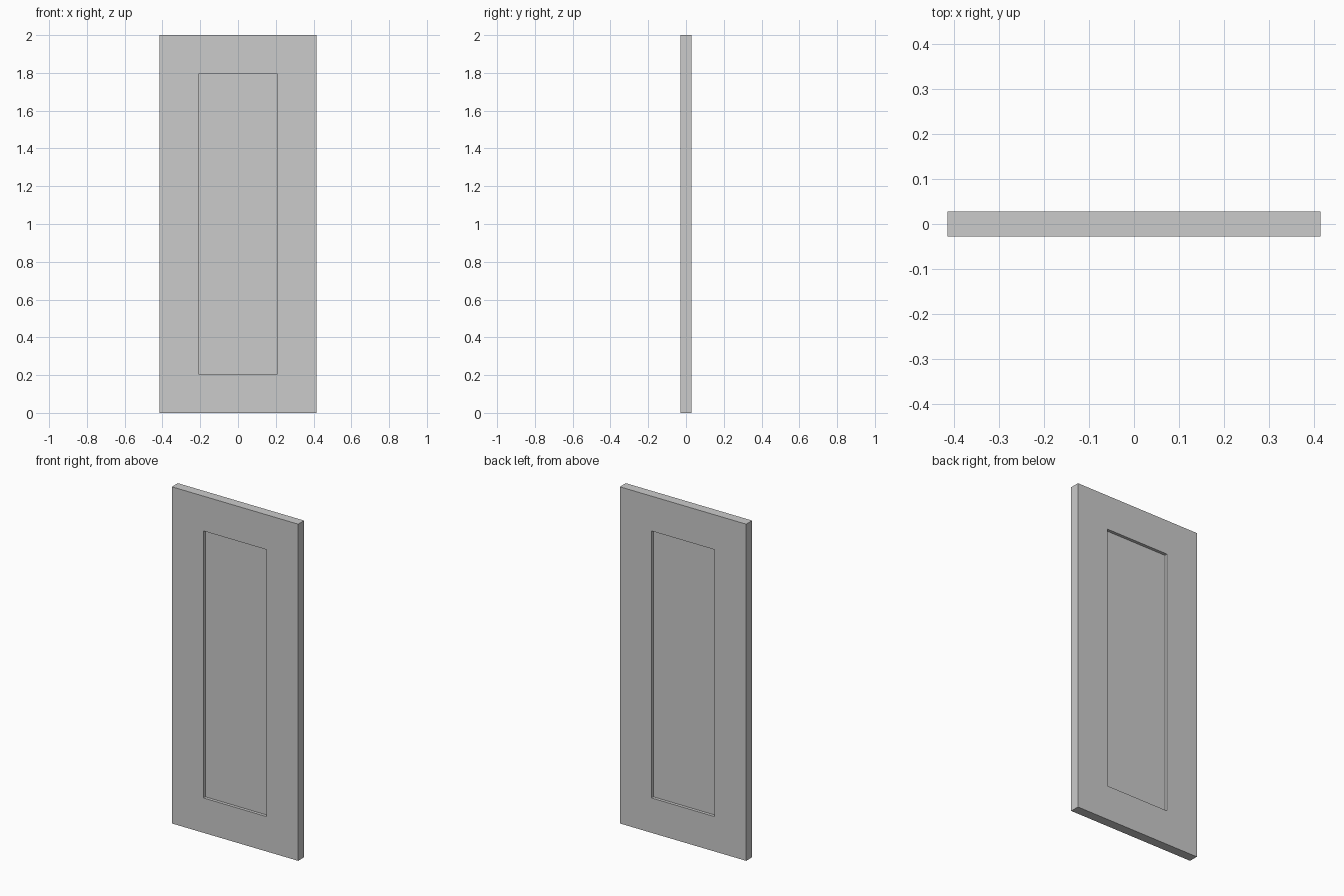
import bpy
import bmesh
from mathutils import Vector

WIDTH, THICKNESS, HEIGHT = 0.83, 0.056, 2.0
FRAME = 0.207      # width of stiles and rails
RECESS = 0.018     # depth of the sunken panel on each side

cube = bpy.data.objects.get("Cube")
if cube:
    bpy.data.objects.remove(cube, do_unlink=True)

# Plain grey finish
grey = bpy.data.materials.new("door_grey")
grey.use_nodes = True
colour = (0.6, 0.6, 0.6, 1)
grey.diffuse_color = colour
grey.node_tree.nodes["Principled BSDF"].inputs["Base Color"].default_value = colour

# Door slab
bm = bmesh.new()
bmesh.ops.create_cube(bm, size=1)
bmesh.ops.scale(bm, verts=bm.verts, vec=(WIDTH, THICKNESS, HEIGHT))
bmesh.ops.translate(bm, verts=bm.verts, vec=(0, 0, HEIGHT / 2))

# Sunken panel on the front and the back
for face in [f for f in bm.faces if abs(f.normal.y) > 0.9]:
    inward = -face.normal.copy()
    bmesh.ops.inset_region(bm, faces=[face], thickness=FRAME, use_even_offset=True)
    panel = bmesh.ops.extrude_face_region(bm, geom=[face])["geom"]
    verts = [g for g in panel if isinstance(g, bmesh.types.BMVert)]
    bmesh.ops.translate(bm, verts=verts, vec=inward * RECESS)
    if face.is_valid:
        bmesh.ops.delete(bm, geom=[face], context="FACES_ONLY")
bmesh.ops.recalc_face_normals(bm, faces=bm.faces)

mesh = bpy.data.meshes.new("panel_door")
bm.to_mesh(mesh)
bm.free()
mesh.materials.append(grey)
door = bpy.data.objects.new("panel_door", mesh)
bpy.context.collection.objects.link(door)
